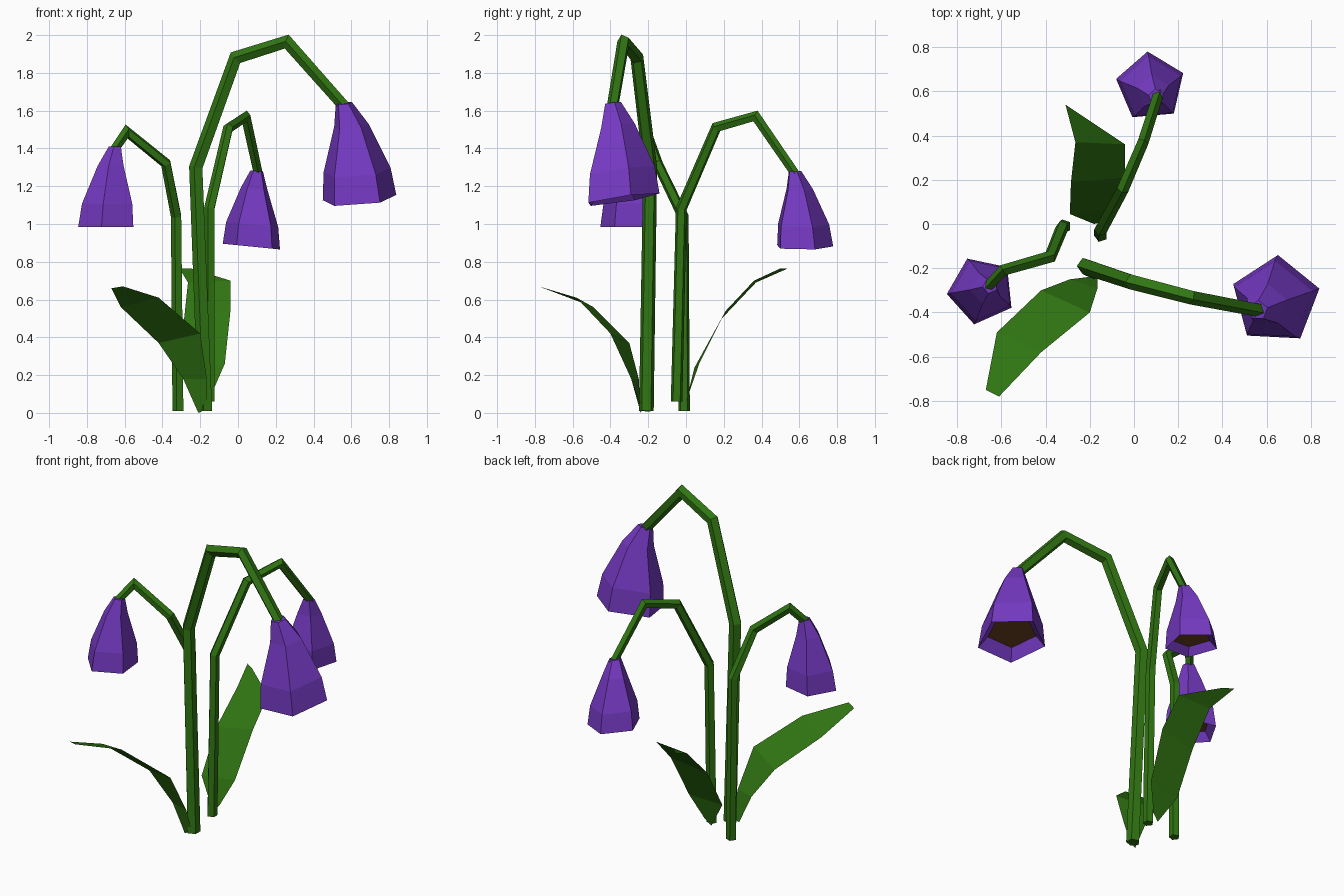
import bpy, bmesh
from math import cos, sin, radians
from mathutils import Vector

cube = bpy.data.objects.get("Cube")
if cube:
    bpy.data.objects.remove(cube, do_unlink=True)


def material(name, colour):
    m = bpy.data.materials.new(name)
    m.use_nodes = True
    m.diffuse_color = (*colour, 1)
    m.node_tree.nodes["Principled BSDF"].inputs["Base Color"].default_value = (*colour, 1)
    return m


GREEN = material("leaf green", (0.03, 0.18, 0.006))
PURPLE = material("petal purple", (0.18, 0.042, 0.55))
BROWN = material("flower heart brown", (0.14, 0.055, 0.014))


def finish(name, bm, *mats):
    mesh = bpy.data.meshes.new(name)
    bm.to_mesh(mesh)
    bm.free()
    for m in mats:
        mesh.materials.append(m)
    bpy.context.collection.objects.link(bpy.data.objects.new(name, mesh))


def bridge(bm, a, b):
    for i in range(len(a)):
        j = (i + 1) % len(a)
        bm.faces.new((a[i], a[j], b[j], b[i]))


def stem(name, points, radius, taper=0.94):
    """Five-sided tube with mitred bends, made by sliding a ring along the path."""
    pts = [Vector(p) for p in points]
    dirs = [(b - a).normalized() for a, b in zip(pts, pts[1:])]
    side = dirs[0].cross(Vector((0, 1, 0))).normalized()
    up = dirs[0].cross(side)
    ring = [pts[0] + radius * (cos(radians(72 * k)) * side + sin(radians(72 * k)) * up)
            for k in range(5)]
    bm = bmesh.new()
    loops = [[bm.verts.new(p) for p in ring]]
    for i, d in enumerate(dirs):
        end = pts[i + 1]
        normal = d + dirs[i + 1] if i + 1 < len(dirs) else d
        ring = [p + d * ((end - p).dot(normal) / d.dot(normal)) for p in ring]
        ring = [end + (p - end) * taper for p in ring]
        loops.append([bm.verts.new(p) for p in ring])
        bridge(bm, loops[-2], loops[-1])
    bm.faces.new(loops[0])
    bm.faces.new(loops[-1])
    bmesh.ops.recalc_face_normals(bm, faces=bm.faces)
    finish(name, bm, GREEN)


def flower(name, top, mouth, radius, turn, tilt):
    """Five-sided bell with a recessed brown heart; tilt is the slope of its rings."""
    top, mouth = Vector(top), Vector(mouth)
    # (fraction down the bell, fraction of the radius)
    profile = [(0, 0.22), (0.24, 0.47), (0.71, 0.91), (1, 1), (0.88, 0.72)]
    bm = bmesh.new()
    loops = []
    for t, r in profile:
        c = top.lerp(mouth, t ** 0.5)
        c.z = top.z + (mouth.z - top.z) * t
        loop = []
        for k in range(5):
            a = radians(turn + 72 * k)
            dx, dy = r * radius * cos(a), r * radius * sin(a)
            loop.append(bm.verts.new(c + Vector((dx, dy, tilt[0] * dx + tilt[1] * dy))))
        loops.append(loop)
    for a, b in zip(loops, loops[1:]):
        bridge(bm, a, b)
    bm.faces.new(loops[0])
    heart = bm.faces.new(loops[-1])
    heart.material_index = 1
    bmesh.ops.recalc_face_normals(bm, faces=bm.faces)
    finish(name, bm, PURPLE, BROWN)


def leaf(name, left, right):
    """Thin blade spanned between its two edges."""
    bm = bmesh.new()
    lv = [bm.verts.new(p) for p in left]
    rv = [bm.verts.new(p) for p in right]
    for i in range(len(lv) - 1):
        bm.faces.new((lv[i], rv[i], rv[i + 1], lv[i + 1]))
    bmesh.ops.recalc_face_normals(bm, faces=bm.faces)
    if sum(f.normal.z for f in bm.faces) < 0:
        bmesh.ops.reverse_faces(bm, faces=bm.faces)
    finish(name, bm, GREEN)


# Stems
stem("tall_stem", [(-0.17, -0.21, 0.01), (-0.22, -0.19, 1.3), (-0.01, -0.26, 1.88),
                   (0.26, -0.33, 1.965), (0.575, -0.39, 1.61)], 0.041)
stem("left_side_stem", [(-0.11 - 0.04, -0.05, 0.06), (-0.15, -0.025, 1.08), (-0.05, 0.16, 1.51),
                        (0.04, 0.37, 1.57), (0.11, 0.59, 1.25)], 0.032)
stem("right_side_stem", [(-0.315, -0.01, 0.01), (-0.325, -0.015, 1.04), (-0.38, -0.15, 1.32),
                         (-0.59, -0.21, 1.49), (-0.665, -0.29, 1.38)], 0.032)

# Bell flowers
flower("tall_flower", (0.56, -0.39, 1.64), (0.64, -0.345, 1.13), 0.205, 87, (0.08, 0.15))
flower("left_side_flower", (0.10, 0.575, 1.28), (0.075, 0.62, 0.88), 0.16, 95, (-0.1, 0))
flower("right_side_flower", (-0.65, -0.28, 1.41), (-0.69, -0.3, 0.985), 0.157, 42, (0, 0))

# Leaves
leaf("front_leaf",
     [(-0.21, -0.24, 0), (-0.29, -0.25, 0.18), (-0.42, -0.30, 0.37),
      (-0.62, -0.49, 0.56), (-0.67, -0.75, 0.66)],
     [(-0.165, -0.23, 0.02), (-0.165, -0.29, 0.18), (-0.20, -0.40, 0.42),
      (-0.42, -0.58, 0.61), (-0.61, -0.78, 0.67)])
leaf("back_leaf",
     [(-0.18, 0, 0.06), (-0.29, 0.045, 0.24), (-0.285, 0.19, 0.5),
      (-0.265, 0.37, 0.69), (-0.31, 0.54, 0.765)],
     [(-0.14, 0.01, 0.1), (-0.07, 0.07, 0.26), (-0.04, 0.21, 0.54),
      (-0.04, 0.36, 0.70), (-0.25, 0.50, 0.765)])
